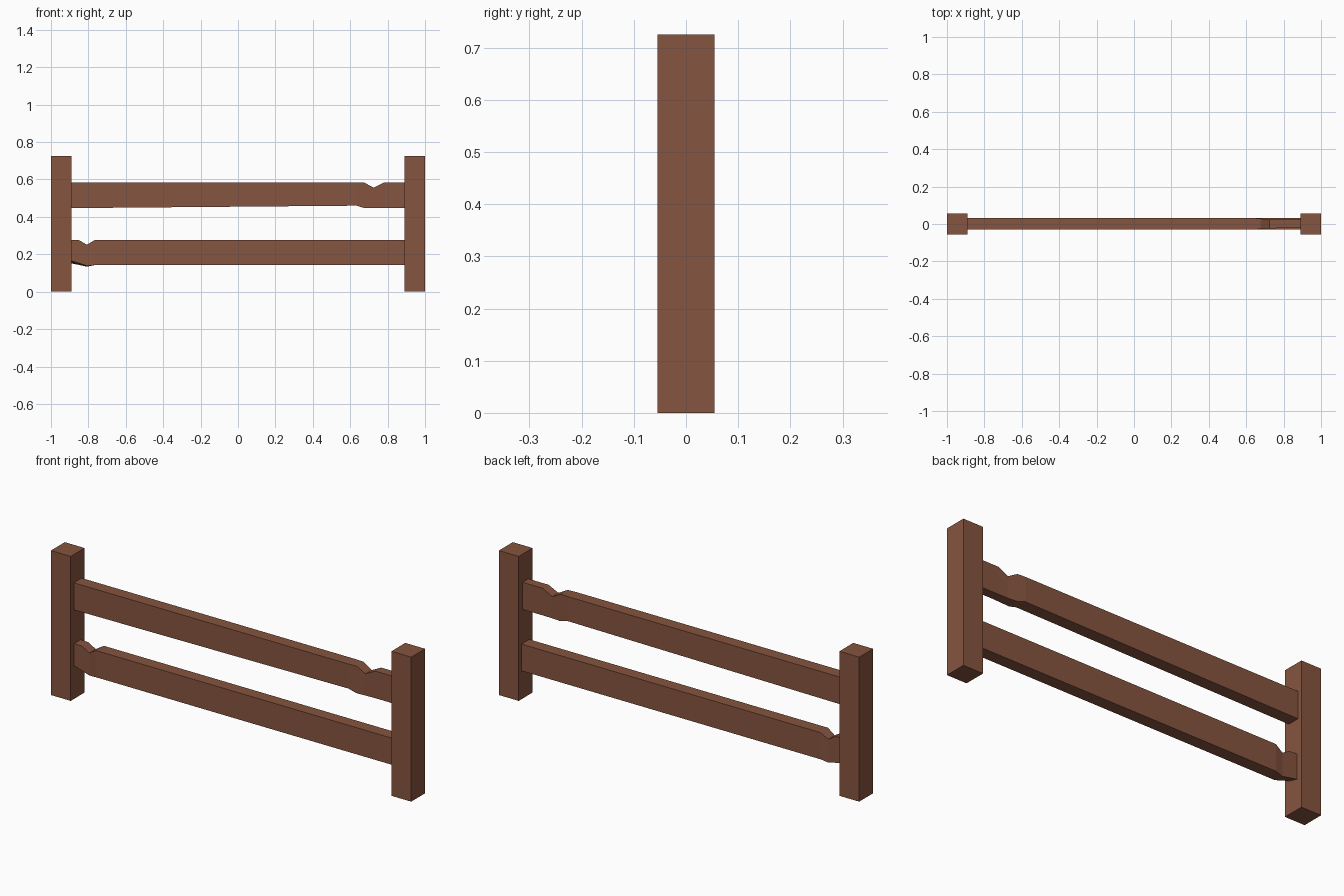
import bpy, bmesh

if "Cube" in bpy.data.objects:
    bpy.data.objects.remove(bpy.data.objects["Cube"])

wood = bpy.data.materials.new("brown_wood")
wood.diffuse_color = (0.24, 0.09, 0.05, 1)
wood.use_nodes = True
wood.node_tree.nodes["Principled BSDF"].inputs["Base Color"].default_value = wood.diffuse_color


def loft(name, stations):
    """Four-sided beam along x: (x, y_front, y_back, z_top, z_bottom_front, z_bottom_back)."""
    bm = bmesh.new()
    rings = []
    for x, yf, yb, top, bf, bb in stations:
        corners = [(x, yf, bf), (x, yb, bb), (x, yb, top), (x, yf, top)]
        rings.append([bm.verts.new(c) for c in corners])
    for a, b in zip(rings, rings[1:]):
        for i in range(4):
            j = (i + 1) % 4
            bm.faces.new((a[i], a[j], b[j], b[i]))
    bm.faces.new(rings[0])
    bm.faces.new(rings[-1])
    bmesh.ops.recalc_face_normals(bm, faces=bm.faces)
    me = bpy.data.meshes.new(name)
    bm.to_mesh(me)
    bm.free()
    me.materials.append(wood)
    bpy.context.collection.objects.link(bpy.data.objects.new(name, me))


# Square end posts
for name, x in (("left_post", -1.0), ("right_post", 0.89)):
    loft(name, [(px, -0.055, 0.055, 0.725, 0, 0) for px in (x, x + 0.11)])

# Upper rail, notched and thinned towards the right post
loft("upper_rail", [
    (-0.89, -0.03, 0.032, 0.583, 0.447, 0.447),
    (0.634, -0.03, 0.032, 0.583, 0.460, 0.460),
    (0.676, -0.027, 0.029, 0.583, 0.447, 0.447),
    (0.725, -0.024, 0.025, 0.556, 0.447, 0.447),
    (0.778, -0.022, 0.024, 0.583, 0.447, 0.447),
    (0.89, -0.022, 0.024, 0.583, 0.447, 0.447),
])

# Lower rail, notched beside the left post with a twisted underside
loft("lower_rail", [
    (-0.89, -0.027, 0.024, 0.277, 0.165, 0.151),
    (-0.848, -0.026, 0.025, 0.275, 0.152, 0.143),
    (-0.808, -0.025, 0.026, 0.251, 0.138, 0.134),
    (-0.767, -0.03, 0.032, 0.276, 0.142, 0.142),
    (0.89, -0.03, 0.032, 0.276, 0.142, 0.142),
])
